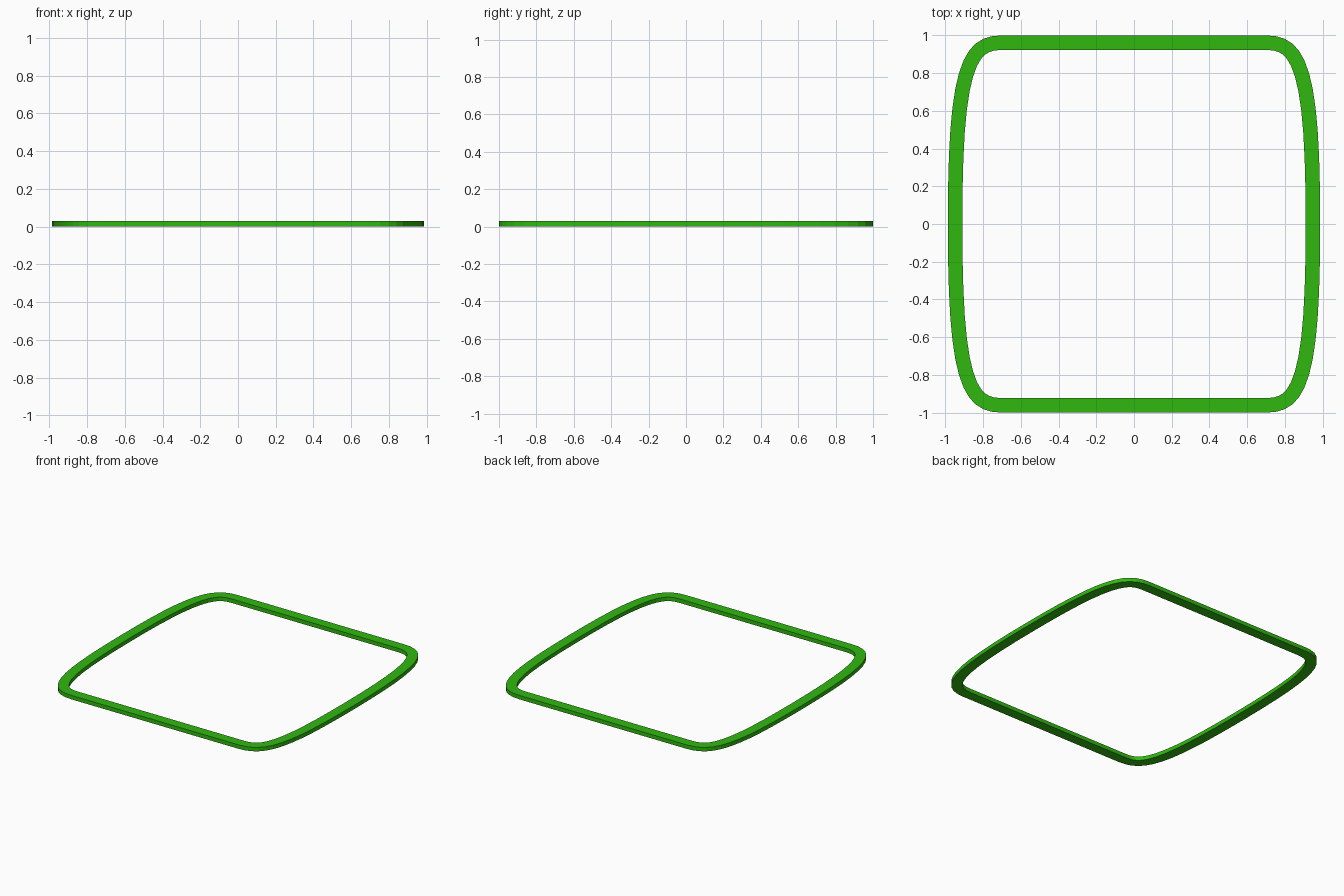
import bpy, bmesh
from mathutils import Vector

if "Cube" in bpy.data.objects:
    bpy.data.objects.remove(bpy.data.objects["Cube"])

WIDTH, HEIGHT, STEPS = 0.077, 0.03, 12

# Quarter outline: gently bowed side rounding into a straight end
P = [Vector(p) for p in ((0.987, 0), (0.987, 0.80), (0.925, 1.0), (0.70, 1.0))]


def quarter_pairs():
    pairs = []
    for i in range(STEPS + 1):
        t = i / STEPS
        u = 1 - t
        pos = P[0]*u**3 + P[1]*3*u*u*t + P[2]*3*u*t*t + P[3]*t**3
        tan = ((P[1]-P[0])*u*u + (P[2]-P[1])*2*u*t + (P[3]-P[2])*t*t).normalized()
        pairs.append((pos, pos + Vector((-tan.y, tan.x)) * WIDTH))
    return pairs


# Mirror the quarter into a full loop of (outer, inner) points
q = quarter_pairs()
flip = lambda pairs, sx, sy: [tuple(Vector((v.x*sx, v.y*sy)) for v in p) for p in pairs]
loop = (q + flip(q[::-1], -1, 1)[:-1]
        + flip(q, -1, -1) + flip(q[::-1], 1, -1)[:-1])

# Rectangular section swept round the loop
bm = bmesh.new()
rings = [[bm.verts.new((p.x, p.y, z)) for p, z in
          ((o, 0), (o, HEIGHT), (i, HEIGHT), (i, 0))] for o, i in loop]
for k, a in enumerate(rings):
    b = rings[(k + 1) % len(rings)]
    for j in range(4):
        n = (j + 1) % 4
        bm.faces.new((a[j], b[j], b[n], a[n]))
bmesh.ops.remove_doubles(bm, verts=bm.verts, dist=1e-5)
bmesh.ops.recalc_face_normals(bm, faces=bm.faces)
mesh = bpy.data.meshes.new("rounded_frame")
bm.to_mesh(mesh)
bm.free()
frame = bpy.data.objects.new("rounded_frame", mesh)
bpy.context.collection.objects.link(frame)

# Green finish
green = bpy.data.materials.new("green")
green.diffuse_color = (0.03, 0.48, 0.005, 1)
green.use_nodes = True
green.node_tree.nodes["Principled BSDF"].inputs["Base Color"].default_value = green.diffuse_color
mesh.materials.append(green)
